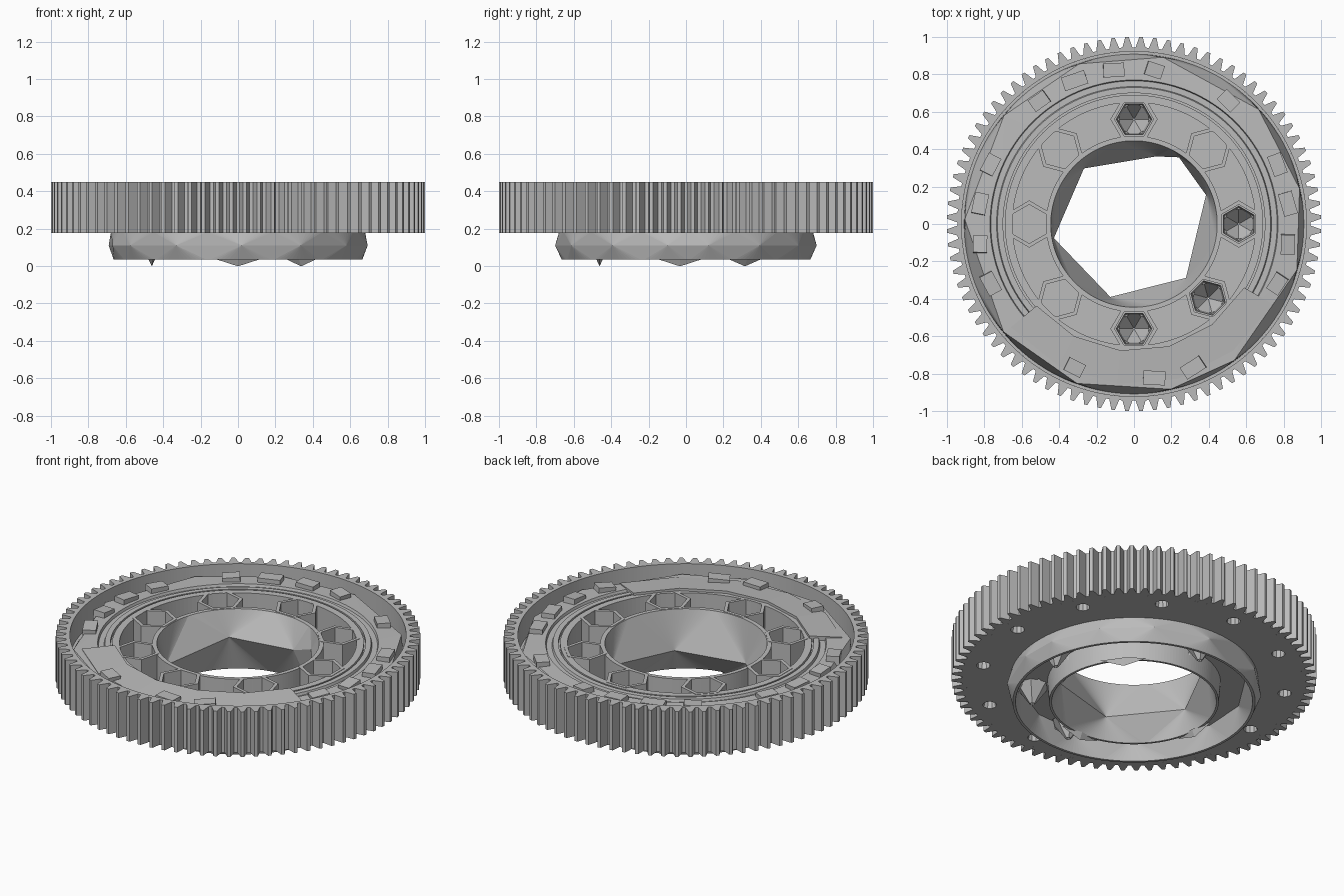
import bpy, bmesh, math, random
from math import cos, sin, pi, radians, tau
from mathutils import Matrix, Vector

if "Cube" in bpy.data.objects:
    bpy.data.objects.remove(bpy.data.objects["Cube"], do_unlink=True)
random.seed(4)

grey = bpy.data.materials.new("plain grey")
grey.use_nodes = True
colour = (0.5, 0.5, 0.5, 1)
grey.diffuse_color = colour
grey.node_tree.nodes["Principled BSDF"].inputs["Base Color"].default_value = colour


def finish(name, bm):
    bmesh.ops.remove_doubles(bm, verts=bm.verts, dist=0.0001)
    bmesh.ops.recalc_face_normals(bm, faces=bm.faces)
    mesh = bpy.data.meshes.new(name)
    bm.to_mesh(mesh)
    bm.free()
    mesh.materials.append(grey)
    obj = bpy.data.objects.new(name, mesh)
    bpy.context.collection.objects.link(obj)
    return obj


def polar(degrees, r, z):
    return Vector((r * cos(radians(degrees)), r * sin(radians(degrees)), z))


def ring_point(ring, degrees):
    """A ring is (radius, z), (radius function, z) or a list of corners to snap to."""
    if isinstance(ring, list):
        return polar(*min(ring, key=lambda c: abs((degrees - c[0] + 180) % 360 - 180)))
    r, z = ring
    return polar(degrees, r(degrees) if callable(r) else r, z)


def add_rings(bm, rings, n, move=Matrix()):
    """Skin a closed loop of rings; snapped rings become coarse fans once welded."""
    loops = [[bm.verts.new(move @ ring_point(ring, 360 * i / n)) for i in range(n)]
             for ring in rings]
    for k, low in enumerate(loops):
        high = loops[(k + 1) % len(loops)]
        for i in range(n):
            j = (i + 1) % n
            bm.faces.new((low[i], low[j], high[j], high[i]))


def uneven(n, r, z):
    """Corners of an irregular polygon for the coarse facets."""
    return [((i + random.uniform(0.25, 0.75)) * 360 / n, r, z) for i in range(n)]


def spot(degrees, r, z=0):
    return Matrix.Rotation(radians(degrees), 4, "Z") @ Matrix.Translation((r, 0, z))


# Toothed outer ring: root, flank, tip, flank
TEETH = 84


def tooth(degrees):
    return (0.945, 0.945, 1.0, 1.0)[round(degrees / 360 * TEETH * 4) % 4]


bm = bmesh.new()
add_rings(bm, [(0.922, 0.177), (tooth, 0.177), (tooth, 0.45), (0.922, 0.45)],
          TEETH * 4, Matrix.Rotation(-pi / (TEETH * 4), 4, "Z"))
finish("toothed_ring", bm)

# Body: bore, pocket trough, grooves, faceted dish, lower hub and channel
bore = [(132, 0.40, 0.25), (72, 0.38, 0.25), (56, 0.43, 0.29), (22, 0.415, 0.22),
        (314, 0.40, 0.17), (252, 0.41, 0.16), (190, 0.435, 0.18)]
profile = [
    (0.445, 0.40), (0.47, 0.40), (0.47, 0.19), (0.65, 0.19), (0.65, 0.40),
    (0.69, 0.40), (0.69, 0.38), (0.70, 0.38), (0.70, 0.40), (0.73, 0.40),
    (0.735, 0.385), (0.765, 0.385), (0.77, 0.40),
    uneven(11, 0.905, 0.395), (0.908, 0.30), (0.922, 0.30),
    (0.922, 0.177), (0.68, 0.177), uneven(14, 0.70, 0.11), (0.665, 0.035),
    (0.65, 0.035), uneven(12, 0.63, 0.16), (0.475, 0.16), (0.465, 0.035),
    (0.452, 0.035), bore]
bm = bmesh.new()
add_rings(bm, profile, 168)
body = finish("body", bm)

# Cut the funnel openings and the sockets under the plate
FUNNELS = (0, 90, 270, 315)
HEX = Matrix.Rotation(pi / 6, 4, "Z")
bm = bmesh.new()
for a in FUNNELS:
    bmesh.ops.create_cone(bm, cap_ends=True, segments=6, radius1=0.09, radius2=0.09,
                          depth=0.1, matrix=spot(a, 0.56, 0.175) @ HEX)
for i in range(12):
    bmesh.ops.create_cone(bm, cap_ends=True, segments=10, radius1=0.042, radius2=0.03,
                          depth=0.12, matrix=spot(i * 30 + 0.5, 0.84, 0.2))
cutter = finish("cutter", bm)
cutter.hide_render = True
cut = body.modifiers.new("openings", "BOOLEAN")
cut.operation = "DIFFERENCE"
cut.solver = "EXACT"
cut.object = cutter
bpy.context.view_layer.update()
shape = bpy.data.meshes.new_from_object(
    body.evaluated_get(bpy.context.evaluated_depsgraph_get()))
body.modifiers.clear()
body.data = shape
bpy.data.objects.remove(cutter, do_unlink=True)

# Eight hexagonal pocket walls standing in the trough
bm = bmesh.new()
for i in range(8):
    add_rings(bm, [(0.104, 0.17), (0.126, 0.17), (0.126, 0.402), (0.104, 0.402)],
              6, spot(i * 45, 0.56) @ HEX)
finish("hex_pockets", bm)

# Faceted funnels hanging below four of the pockets
bm = bmesh.new()
for a in FUNNELS:
    add_rings(bm, [(0.105, 0.28), (0.09, 0.16), (0.015, 0.05), (0.004, 0.06),
                   (0.085, 0.165), (0.095, 0.28)], 6, spot(a, 0.56) @ HEX)
finish("pocket_funnels", bm)

# Shallow wedge feet on the lower inner rim
bm = bmesh.new()
flat = Matrix.Diagonal((0.15, 1, 1, 1))
for a in (43, 184, 270):
    bmesh.ops.create_cone(bm, cap_ends=True, segments=4, radius1=0.005, radius2=0.13,
                          depth=0.04, matrix=spot(a, 0.462, 0.02) @ flat)
finish("rim_feet", bm)

# Sloping slab that covers the grooves along the front
bm = bmesh.new()
inner = [bm.verts.new(polar(a, 0.68, 0.415)) for a in range(220, 331, 22)]
outer = [bm.verts.new(polar(a, 0.86, 0.40)) for a in range(220, 331, 22)]
for i in range(len(inner) - 1):
    bm.faces.new((inner[i], outer[i], outer[i + 1], inner[i + 1]))
base = bmesh.ops.extrude_face_region(bm, geom=bm.faces[:], use_keep_orig=True)
bmesh.ops.translate(bm, vec=(0, 0, -0.04),
                    verts=[v for v in base["geom"] if isinstance(v, bmesh.types.BMVert)])
finish("groove_slab", bm)

# Tilted blocks around the dish
bm = bmesh.new()
for i in range(24):
    if i in (2, 4, 9, 14, 15, 17, 20, 21):
        continue
    tilt = Matrix.Rotation(random.uniform(-0.12, 0.12), 4, "X")
    twist = Matrix.Rotation(random.uniform(-0.2, 0.2), 4, "Z")
    size = Matrix.Diagonal((0.075, random.uniform(0.09, 0.13), 0.06, 1))
    bmesh.ops.create_cube(bm, size=1,
                          matrix=spot(i * 15 + 7.5, 0.83, 0.395) @ twist @ tilt @ size)
finish("dish_blocks", bm)
